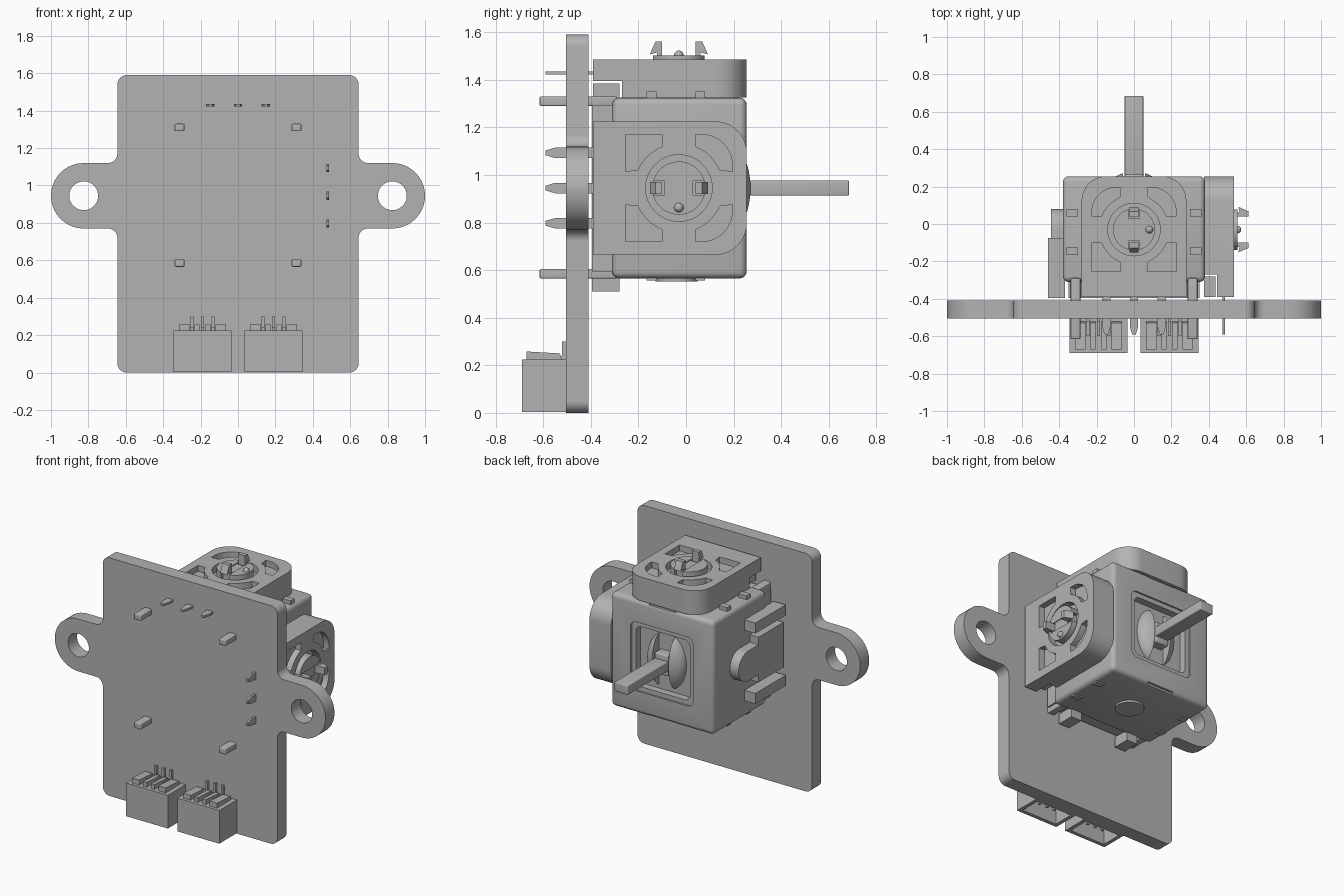
import bpy, bmesh
from math import sin, cos, pi, radians, tan
from mathutils import Vector, Matrix

if "Cube" in bpy.data.objects:
    bpy.data.objects.remove(bpy.data.objects["Cube"], do_unlink=True)

GREY = (0.45, 0.45, 0.45, 1)
mat = bpy.data.materials.new("plain grey")
mat.use_nodes = True
mat.diffuse_color = GREY
mat.node_tree.nodes["Principled BSDF"].inputs["Base Color"].default_value = GREY

FRONT = Matrix.Rotation(pi / 2, 4, 'X')   # local (x, y, z) becomes (x, -z, y)
MID = 0.945                               # height of the stick axis


def finish(name, bm, m=Matrix()):
    bm.transform(m)
    bmesh.ops.recalc_face_normals(bm, faces=bm.faces)
    me = bpy.data.meshes.new(name)
    bm.to_mesh(me)
    bm.free()
    me.materials.append(mat)
    ob = bpy.data.objects.new(name, me)
    bpy.context.scene.collection.objects.link(ob)
    return ob


def prism(name, pts, z0, z1, m=Matrix()):
    bm = bmesh.new()
    face = bm.faces.new([bm.verts.new((x, y, z0)) for x, y in pts])
    ext = bmesh.ops.extrude_face_region(bm, geom=[face])
    verts = [g for g in ext["geom"] if isinstance(g, bmesh.types.BMVert)]
    bmesh.ops.translate(bm, verts=verts, vec=(0, 0, z1 - z0))
    return finish(name, bm, m)


def box(name, xs, ys, zs, m=Matrix(), bevel=0):
    bm = bmesh.new()
    bmesh.ops.create_cube(bm, size=1)
    for v in bm.verts:
        v.co = [r[0] if c < 0 else r[1] for c, r in zip(v.co, (xs, ys, zs))]
    if bevel:
        bmesh.ops.bevel(bm, geom=bm.edges[:], offset=bevel, segments=4,
                        profile=0.5, affect='EDGES')
    return finish(name, bm, m)


def circle(r, cx=0, cy=0, n=48):
    return [(cx + r * cos(2 * pi * i / n), cy + r * sin(2 * pi * i / n)) for i in range(n)]


def rounded(corners, n=10):
    """Polygon from (x, y, fillet radius) corners."""
    out = []
    for i, (x, y, r) in enumerate(corners):
        p = Vector((x, y))
        if not r:
            out.append((x, y))
            continue
        a = (Vector(corners[i - 1][:2]) - p).normalized()
        b = (Vector(corners[(i + 1) % len(corners)][:2]) - p).normalized()
        half = a.angle(b) / 2
        c = p + (a + b).normalized() * (r / sin(half))
        s, e = p + a * (r / tan(half)) - c, p + b * (r / tan(half)) - c
        sweep = s.angle_signed(e)
        for k in range(n + 1):
            t = -sweep * k / n
            out.append((c.x + s.x * cos(t) - s.y * sin(t), c.y + s.x * sin(t) + s.y * cos(t)))
    return out


def cut(ob, *cutters):
    for c in cutters:
        mod = ob.modifiers.new("cut", 'BOOLEAN')
        mod.operation, mod.solver, mod.object = 'DIFFERENCE', 'EXACT', c
        bpy.context.view_layer.objects.active = ob
        bpy.ops.object.modifier_apply(modifier=mod.name)
        bpy.data.objects.remove(c, do_unlink=True)


# Circuit board with two mounting ears
half = [(0.645, 0, 0.05), (0.645, 0.77, 0.05), (1, 0.77, 0.1749),
        (1, 1.12, 0.1749), (0.645, 1.12, 0.05), (0.645, 1.59, 0.05)]
outline = rounded(half + [(-x, z, r) for x, z, r in reversed(half)])
board = prism("circuit_board", outline, 0.41, 0.505, FRONT)
cut(board, *[prism("cutter", circle(0.077, s * 0.825, MID), 0.3, 0.6, FRONT) for s in (-1, 1)])

# Joystick housing with a stepped window at the back
body = box("housing", (-0.38, 0.38), (-0.31, 0.255), (0.565, 1.325), bevel=0.03)
for w, depth in ((0.23, 0.012), (0.2, 0.06)):
    square = rounded([(-w, MID - w, 0.04), (w, MID - w, 0.04),
                      (w, MID + w, 0.04), (-w, MID + w, 0.04)])
    cut(body, prism("cutter", square, -0.4, -0.255 + depth, FRONT))
for s in (-1, 1):
    cut(body, box("cutter", (-0.1, 0.1), (0.235, 0.3), sorted((MID + s * 0.365, MID + s * 0.4))))
box("housing_base", (-0.35, 0.35), (-0.395, -0.3), (0.595, 1.295))

# Domed rocker either side of the stick
bm = bmesh.new()
bmesh.ops.create_uvsphere(bm, u_segments=48, v_segments=24, radius=1)
dome = finish("rocker", bm, Matrix.Translation((0, 0.19, MID)) @ Matrix.Diagonal((0.14, 0.09, 0.19, 1)))
cut(dome, box("cutter", (-0.06, 0.06), (0.2, 0.4), (0.5, 1.4)))
box("stick_base", (-0.05, 0.05), (0.18, 0.265), (MID - 0.07, MID + 0.07), bevel=0.01)
box("stick", (-0.05, 0.05), (0.19, 0.685), (0.913, 0.977), bevel=0.006)

# Bottom cover disc, feet and top clips
prism("bottom_disc", circle(0.088, 0, -0.04), 0.552, 0.57)
for s in (-1, 1):
    box("bottom_foot", (s * 0.22 - 0.04, s * 0.22 + 0.04), (-0.395, -0.28), (0.51, 0.58))
    for y in (-0.145, 0.06):
        box("top_clip", (s * 0.33 - 0.03, s * 0.33 + 0.03), (y - 0.02, y + 0.02), (1.31, 1.35))
        box("bottom_clip", (s * 0.33 - 0.03, s * 0.33 + 0.03), (y - 0.02, y + 0.02), (0.557, 0.58))
    for z in (0.585, 1.31):
        box("mounting_leg", (s * 0.313 - 0.026, s * 0.313 + 0.026), (-0.615, -0.29),
            (z - 0.02, z + 0.02), bevel=0.006)

# Push switch on the right side
SIDE = Matrix.Translation((0, 0, MID)) @ Matrix.Rotation(pi / 2, 4, 'Y')
box("switch_block", (-0.445, -0.37), (-0.395, -0.13), (MID - 0.15, MID + 0.15))
lever = rounded([(-0.1, -0.3, 0), (0.1, -0.3, 0), (0.1, 0.08, 0.0999), (-0.1, 0.08, 0.0999)])
prism("switch_lever", lever, -0.445, -0.37, SIDE)
for s in (-1, 1):
    box("switch_clip", (-0.46, -0.37), (-0.395, -0.075), (MID + s * 0.235 - 0.035, MID + s * 0.235 + 0.035))


# Rotary sensor: built flat, then placed on the top or the left side
def sensor(label, m):
    shape = rounded([(-0.28, -0.39, 0), (0.28, -0.39, 0), (0.28, 0.255, 0.13), (-0.28, 0.255, 0.13)])
    case = prism(label + "_case", shape, 0, 0.16, m)
    cut(case, box("cutter", (-1, 1), (-1, -0.27), (-0.1, 0.07), m))
    c = m @ Matrix.Translation((0, -0.03, 0))
    arc = [(0.188 * cos(radians(a)), 0.188 * sin(radians(a)), 0) for a in range(22, 69, 4)]
    for su in (-1, 1):
        for sv, r in ((-1, 0), (1, 0.13)):
            slot = [(0.07, 0.225, 0), (0.225, 0.225, r), (0.225, 0.07, 0)] + arc
            slot = rounded([(su * u, sv * v, q) for u, v, q in slot])
            cut(case, prism("cutter", slot, 0.12, 0.3, c))
    cut(case, prism("cutter", circle(0.14), 0.11, 0.3, c))
    hub = prism(label + "_hub", circle(0.112), 0.1, 0.178, c)
    cut(hub, box("cutter", (-0.03, 0.03), (-0.2, 0.2), (0.13, 0.3), c))
    box(label + "_hub_core", (-0.055, 0.055), (-0.06, 0.06), (0.12, 0.172), c)
    bm = bmesh.new()
    bmesh.ops.create_uvsphere(bm, u_segments=20, v_segments=12, radius=0.02)
    finish(label + "_key", bm, c @ Matrix.Translation((0.082, 0, 0.178)))
    # Barbed snap prongs
    barb = [(0.07, 0.11), (0.092, 0.11), (0.092, 0.19), (0.122, 0.182), (0.098, 0.237), (0.07, 0.237)]
    turn = Matrix(((0, 0, 1, 0), (1, 0, 0, 0), (0, 1, 0, 0), (0, 0, 0, 1)))
    for s in (-1, 1):
        prism(label + "_prong", [(s * v, w) for v, w in barb], -0.025, 0.025, c @ turn)
        box(label + "_foot", (s * 0.2 - 0.045, s * 0.2 + 0.045), (-0.39, -0.28), (0, 0.06), m)
    # Solder pins with tapered tips
    pin = [(-0.022, -0.3), (-0.022, -0.55), (-0.01, -0.59), (0.01, -0.59), (0.022, -0.55), (0.022, -0.3)]
    for u in (-0.148, 0, 0.148):
        prism(label + "_pin", [(u + a, v) for a, v in pin], 0.097, 0.111, m)


sensor("top_sensor", Matrix.Translation((0, 0, 1.325)))
sensor("side_sensor", Matrix.Translation((0.375, 0, MID)) @ Matrix.Rotation(pi / 2, 4, 'Y'))

# Two cable sockets, open underneath
for x in (-0.19, 0.19):
    shell = box("socket_shell", (x - 0.155, x + 0.155), (-0.69, -0.5), (0.003, 0.225))
    cut(shell, box("cutter", (x - 0.13, x + 0.13), (-0.665, -0.525), (-0.1, 0.18)))
    ribs = ((-0.125, -0.07), (-0.042, -0.015), (0.015, 0.042), (0.07, 0.125))
    profile = [(-0.67, 0.2), (-0.67, 0.258), (-0.53, 0.25), (-0.515, 0.2)]
    yz = Matrix(((0, 0, 1, 0), (1, 0, 0, 0), (0, 1, 0, 0), (0, 0, 0, 1)))
    for a, b in ribs:
        prism("socket_rib", profile, x + a, x + b, yz)
    for dx in (-0.057, 0, 0.057):
        box("socket_contact", (x + dx - 0.008, x + dx + 0.008), (-0.6, -0.585), (0.04, 0.2))
        box("socket_strip", (x + dx - 0.008, x + dx + 0.008), (-0.6, -0.51), (0.2, 0.24))
        box("socket_tail", (x + dx - 0.008, x + dx + 0.008), (-0.522, -0.5), (0.2, 0.3))

# Smooth curved sides while keeping hard edges
bpy.ops.object.select_all(action='DESELECT')
for ob in bpy.context.scene.objects:
    if ob.type == 'MESH':
        ob.select_set(True)
        bpy.context.view_layer.objects.active = ob
bpy.ops.object.shade_smooth_by_angle(angle=radians(30))
